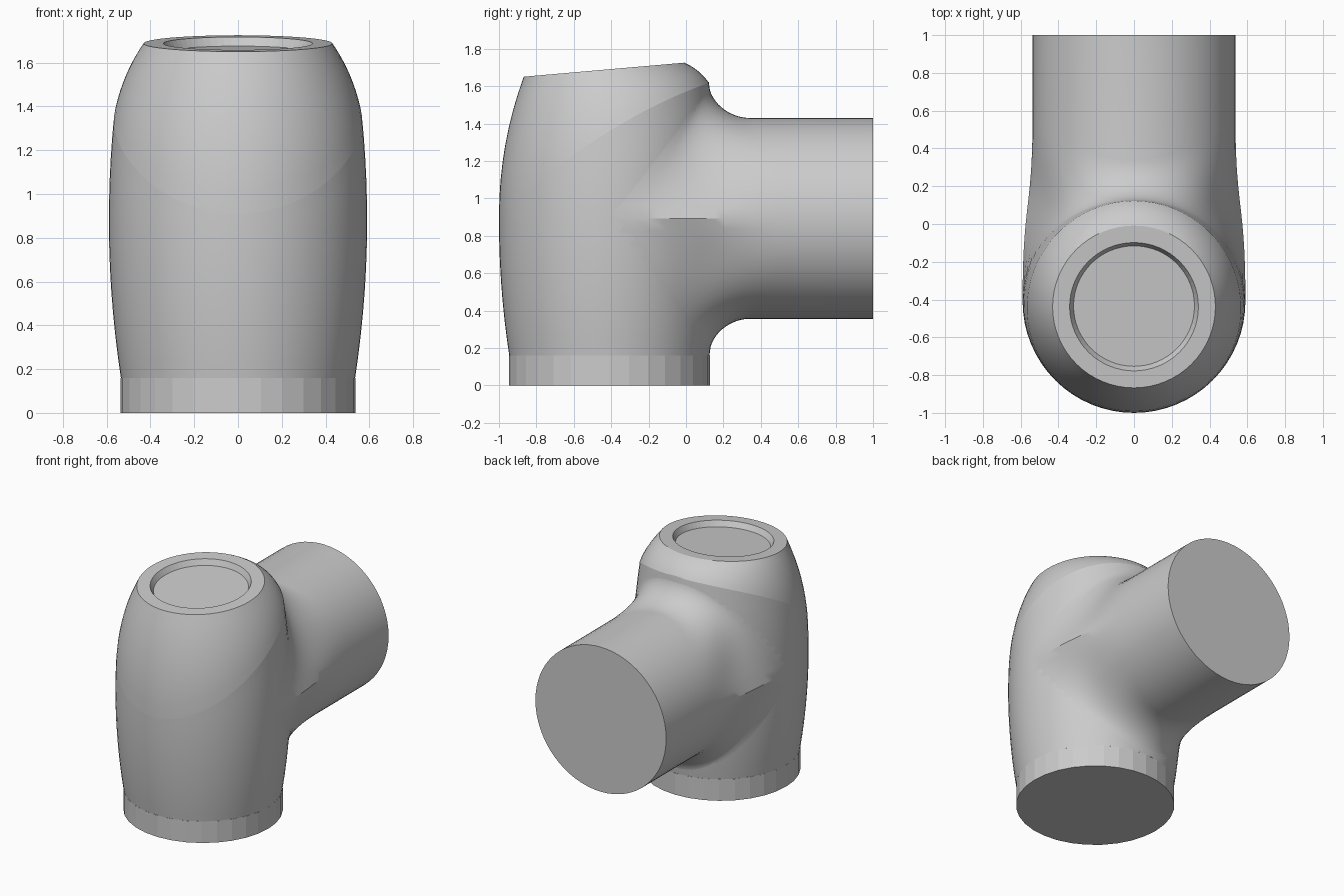
import bpy, math
from mathutils import Vector as V

if "Cube" in bpy.data.objects:
    bpy.data.objects.remove(bpy.data.objects["Cube"])

CY, TZ, TR = -0.41, 0.893, 0.537      # body axis y, branch axis z, branch radius
N = 64

grey = bpy.data.materials.new("light_grey")
grey.diffuse_color = (0.6, 0.6, 0.6, 1)
grey.use_nodes = True
grey.node_tree.nodes["Principled BSDF"].inputs["Base Color"].default_value = grey.diffuse_color


def loft(name, rings, cap_start=False, cap_end=False, smooth=True):
    """Skin a list of closed rings that all have the same point count."""
    n = len(rings[0])
    verts = [p for r in rings for p in r]
    faces = [(k * n + i, k * n + (i + 1) % n, (k + 1) * n + (i + 1) % n, (k + 1) * n + i)
             for k in range(len(rings) - 1) for i in range(n)]
    if cap_start:
        faces.append(tuple(reversed(range(n))))
    if cap_end:
        faces.append(tuple(range((len(rings) - 1) * n, len(rings) * n)))
    me = bpy.data.meshes.new(name)
    me.from_pydata(verts, [], faces)
    me.materials.append(grey)
    ob = bpy.data.objects.new(name, me)
    bpy.context.collection.objects.link(ob)
    bpy.ops.object.select_all(action='DESELECT')
    ob.select_set(True)
    bpy.context.view_layer.objects.active = ob
    if smooth:
        bpy.ops.object.shade_smooth_by_angle(angle=math.radians(25))
    return ob


def radius(z):
    return 0.59 - 0.106 * (z - 0.88) ** 2


def body_point(phi, z):               # phi is measured from the back (+y)
    r = radius(z)
    return V((-r * math.sin(phi), CY + r * math.cos(phi), z))


def seam_point(phi):
    z = 1.3
    for _ in range(5):
        y = body_point(phi, z).y
        z = 0.91 + 0.75 * (y + 1) - 0.248 * (y + 1) * (y + 0.36)
    return body_point(phi, z)


angles = [2 * math.pi * i / N for i in range(N)]

# Base collar
loft("base_collar",
     [[V((-0.537 * math.sin(a), CY + 0.537 * math.cos(a), z)) for a in angles[::2]]
      for z in (0, 0.16)], cap_start=True, smooth=False)

# Bulging body, ending at the slanted seam
seam = [seam_point(a) for a in angles]
loft("body", [[body_point(a, 0.16 + (s.z - 0.16) * k / 12) for a, s in zip(angles, seam)]
              for k in range(13)])

# Shoulder cap from the seam to the tilted rim, with a shallow recess
tilt = V((0, 0.43, 0.0375)).normalized()
up = V((0, -tilt.z, tilt.y))
top = V((0, -0.438, 1.688))


def rim(r, depth):
    return [top + V((-r * math.sin(a), 0, 0)) + tilt * (r * math.cos(a)) - up * depth
            for a in angles]


def bulge(a):
    b = 0.02 + 0.045 * ((1 - math.cos(a)) / 2) ** 2
    return V((-b * math.sin(a), b * math.cos(a), 0.015))


outer = rim(0.431, 0)
shoulder = []
for k in range(9):
    t = k / 8
    shoulder.append([s * (1 - t) ** 2 + ((s + o) / 2 + bulge(a)) * (2 * t * (1 - t)) + o * t * t
                     for s, o, a in zip(seam, outer, angles)])
loft("shoulder_cap", shoulder)
loft("rim_recess", [outer, rim(0.341, 0), rim(0.32, 0.04)], cap_end=True, smooth=False)

# Horizontal branch, flowing into the body through a fillet
columns = []
for th in angles:
    c, s = math.cos(th), math.sin(th)
    phi = -math.copysign(math.asin(min(1, abs(c))), c)
    p3 = body_point(phi, TZ + 0.73 * s)
    p0 = V((TR * c, 0.34 + 0.22 * c * c, TZ + TR * s))
    d = p0 - p3
    p1 = p0 - V((0, 0.5 * d.y, 0))
    n = V((-math.sin(phi), math.cos(phi), 0))
    d.y *= c * c
    p2 = p3 + (d - n * d.dot(n)) * 0.55
    col = [V((p0.x, 1, p0.z))]
    for k in range(15):
        t = k / 14
        u = 1 - t
        col.append(p0 * u ** 3 + p1 * (3 * u * u * t) + p2 * (3 * u * t * t) + p3 * t ** 3)
    columns.append(col)
loft("branch_pipe", [list(r) for r in zip(*columns)], cap_start=True)

# Consistent outward normals
for ob in bpy.context.collection.objects:
    bpy.context.view_layer.objects.active = ob
    bpy.ops.object.select_all(action='DESELECT')
    ob.select_set(True)
    if ob.name != "rim_recess":
        bpy.ops.object.mode_set(mode='EDIT')
        bpy.ops.mesh.select_all(action='SELECT')
        bpy.ops.mesh.normals_make_consistent(inside=False)
        bpy.ops.object.mode_set(mode='OBJECT')
